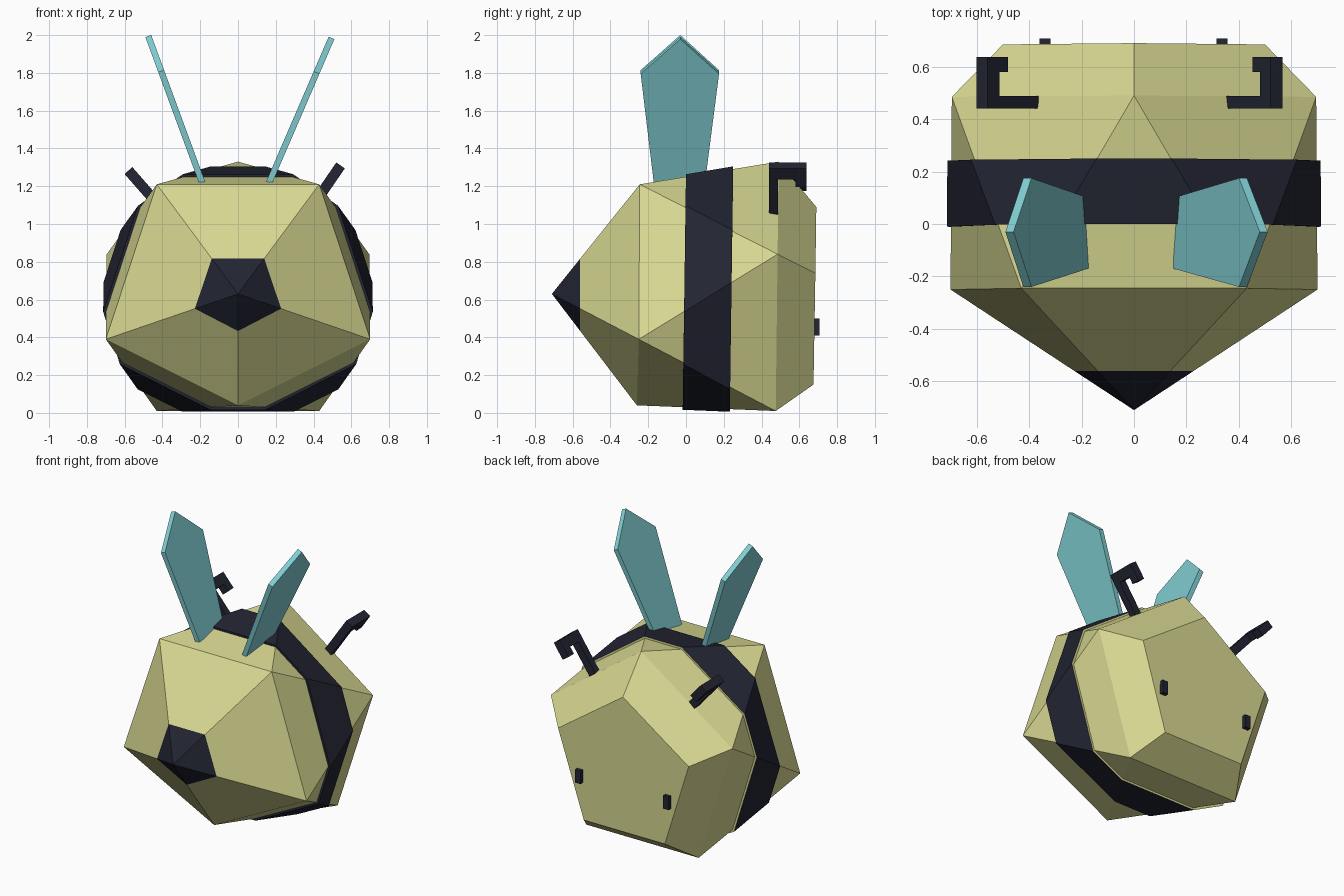
import bpy, bmesh
from mathutils import Vector

if "Cube" in bpy.data.objects:
    bpy.data.objects.remove(bpy.data.objects["Cube"])


def material(name, color):
    m = bpy.data.materials.new(name)
    m.diffuse_color = (*color, 1)
    m.use_nodes = True
    m.node_tree.nodes["Principled BSDF"].inputs["Base Color"].default_value = m.diffuse_color
    return m


YELLOW = material("straw_yellow", (0.69, 0.69, 0.29))
DARK = material("dark_navy", (0.016, 0.018, 0.032))
BLUE = material("pale_blue", (0.22, 0.62, 0.65))


def finish(bm, name, *mats):
    bmesh.ops.recalc_face_normals(bm, faces=bm.faces[:])
    me = bpy.data.meshes.new(name)
    bm.to_mesh(me)
    bm.free()
    for m in mats:
        me.materials.append(m)
    ob = bpy.data.objects.new(name, me)
    bpy.context.collection.objects.link(ob)
    return ob


def plate(name, outline, origin, u, thickness, mat):
    """Flat slab: outline of (distance along u, y), thickened across."""
    u = Vector(u).normalized()
    n = u.cross(Vector((0, 1, 0)))
    bm = bmesh.new()
    rings = [[bm.verts.new(Vector(origin) + u * a + Vector((0, y, 0)) + n * s * thickness / 2)
              for a, y in outline] for s in (-1, 1)]
    bm.faces.new(rings[0])
    bm.faces.new(rings[1][::-1])
    for i in range(len(outline)):
        j = (i + 1) % len(outline)
        bm.faces.new((rings[0][i], rings[0][j], rings[1][j], rings[1][i]))
    return finish(bm, name, mat)


# Body: icosahedron lying along y with its rear point cut off
def ring(bm, pts):
    return [bm.verts.new(p) for p in pts]


bm = bmesh.new()
tip = bm.verts.new((0, -0.71, 0.63))
front = ring(bm, [(.43, -.245, 1.21), (.70, -.25, .39), (0, -.26, .04),
                  (-.70, -.25, .39), (-.43, -.245, 1.21)])
back = ring(bm, [(.695, .485, .84), (.43, .475, .01), (-.43, .475, .01),
                 (-.695, .485, .84), (0, .49, 1.33)])
cap = ring(bm, [(.50, .685, .74), (.31, .675, .15), (-.31, .675, .15),
                (-.50, .685, .74), (0, .69, 1.09)])
for i in range(5):
    j = (i + 1) % 5
    bm.faces.new((tip, front[i], front[j]))
    bm.faces.new((front[i], back[i], front[j]))
    bm.faces.new((front[j], back[i], back[j]))
    bm.faces.new((back[i], cap[i], cap[j], back[j]))
bm.faces.new(cap)

# Cut lines for the nose and the stripe
for co, no in (((0, -.56, .63), (0, 1, 0)),
               ((0, 0, 1.27), (0, 1, -.014)),
               ((0, .25, 1.3), (0, 1, -.014))):
    bmesh.ops.bisect_plane(bm, geom=bm.verts[:] + bm.edges[:] + bm.faces[:],
                           plane_co=co, plane_no=no)
for f in bm.faces:
    if f.calc_center_median().y < -.56:
        f.material_index = 1

# Stripe: raised dark band around the middle
band = [f for f in bm.faces if 0.02 < f.calc_center_median().y < .24]
for f in band:
    f.material_index = 1
new = bmesh.ops.extrude_face_region(bm, geom=band)["geom"]
for v in new:
    if isinstance(v, bmesh.types.BMVert):
        v.co.x *= 1.022
        v.co.z = .65 + (v.co.z - .65) * 1.022
old = [f for f in band if f.is_valid]
if old:
    bmesh.ops.delete(bm, geom=old, context='FACES')
finish(bm, "body", YELLOW, DARK)

# Wings: upright pointed plates leaning outwards
for name, base, top in (("wing_left", (-.19, 0, 1.22), (-.475, 0, 1.995)),
                        ("wing_right", (.165, 0, 1.22), (.495, 0, 1.985))):
    u = Vector(top) - Vector(base)
    L = u.length
    plate(name, [(0, -.17), (0, .10), (.76 * L, .175), (L, -.03), (.76 * L, -.24)],
          base, u, .033, BLUE)

# Antennae: hooked bars leaning outwards and turning to the rear
for name, base, top in (("antenna_left", (-.385, 0, 1.06), (-.58, 0, 1.283)),
                        ("antenna_right", (.375, 0, 1.065), (.543, 0, 1.31))):
    u = Vector(top) - Vector(base)
    L = u.length
    plate(name, [(0, .44), (L, .44), (L, .638), (L - .12, .638), (L - .12, .58),
                 (L - .07, .58), (L - .07, .488), (0, .488)], base, u, .055, DARK)

# Rear studs: two small dark blocks on the flat back
for name, x in (("rear_stud_left", -.34), ("rear_stud_right", .335)):
    plate(name, [(0, .66), (0, .707), (.09, .707), (.09, .66)], (x, 0, .41), (0, 0, 1), .042, DARK)
